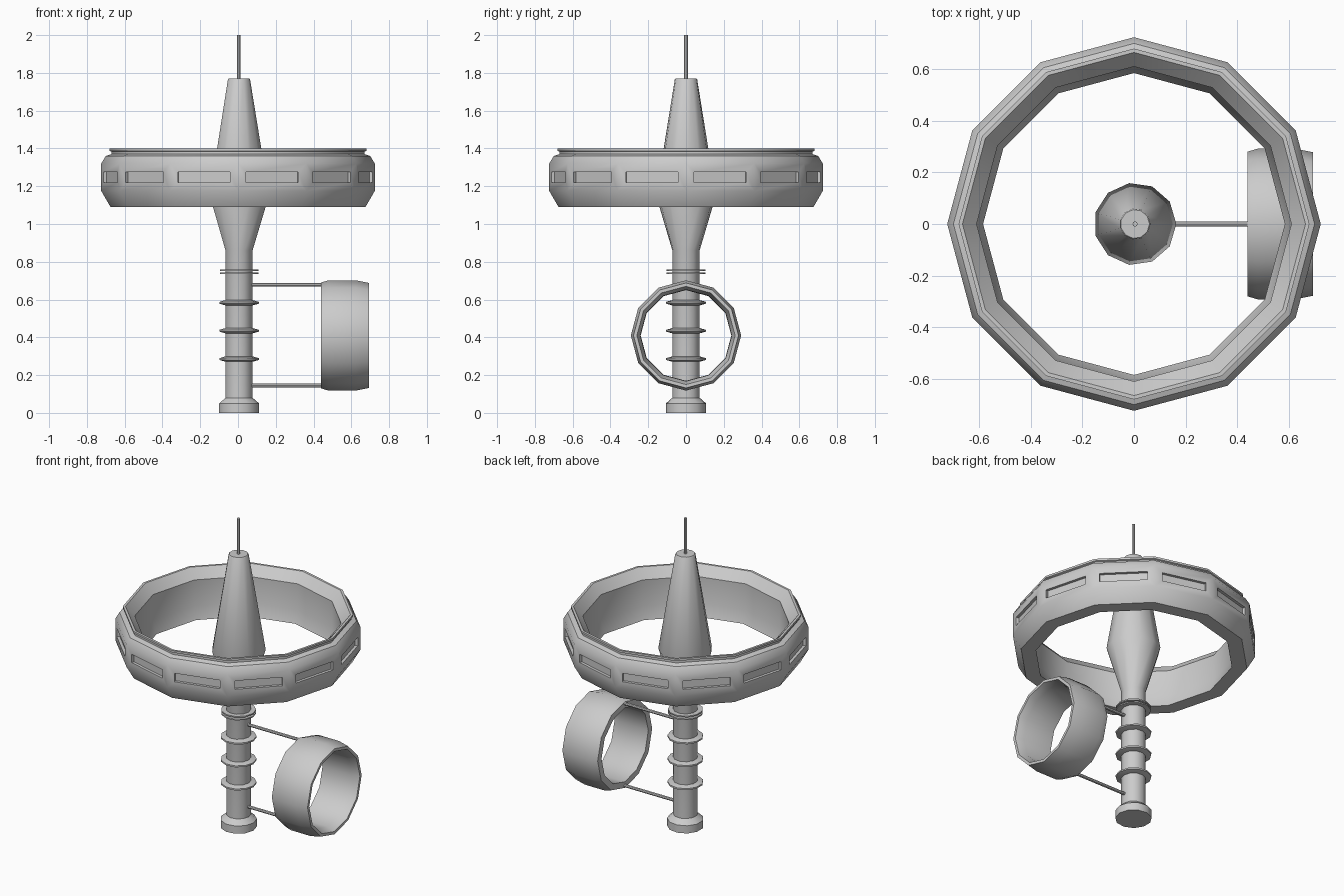
import bpy, bmesh, math
from mathutils import Matrix, Vector

if "Cube" in bpy.data.objects:
    bpy.data.objects.remove(bpy.data.objects["Cube"])

CORE_X = 0.004  # the spindle sits a hair off the ring's centre


def lathe(name, profile, sides, closed=False, matrix=None, windows=None):
    """Spin an (r, z) profile around z; closed profiles make rings."""
    bm = bmesh.new()
    loops = []
    for r, z in profile:
        loops.append([bm.verts.new((r * math.cos(2 * math.pi * i / sides),
                                    r * math.sin(2 * math.pi * i / sides), z))
                      for i in range(sides)])
    pairs = list(zip(loops, loops[1:]))
    if closed:
        pairs.append((loops[-1], loops[0]))
    else:
        bm.faces.new(loops[0])
        bm.faces.new(loops[-1])
    window_faces = []
    for k, (a, b) in enumerate(pairs):
        for i in range(sides):
            j = (i + 1) % sides
            f = bm.faces.new((a[i], a[j], b[j], b[i]))
            if k == windows:
                window_faces.append(f)
    bmesh.ops.recalc_face_normals(bm, faces=bm.faces[:])
    # recessed windows: inset each facet, then push it straight inwards
    if window_faces:
        bmesh.ops.inset_individual(bm, faces=window_faces, thickness=0.045,
                                   use_even_offset=True)
        bm.normal_update()
        for f in bmesh.ops.extrude_discrete_faces(bm, faces=window_faces)["faces"]:
            out = f.calc_center_median()
            out.z = 0
            bmesh.ops.translate(bm, verts=f.verts[:], vec=-0.018 * out.normalized())
    if matrix:
        bm.transform(matrix)
    mesh = bpy.data.meshes.new(name)
    bm.to_mesh(mesh)
    bm.free()
    obj = bpy.data.objects.new(name, mesh)
    bpy.context.collection.objects.link(obj)
    # smooth around the facets, sharp at the hard edges
    bpy.ops.object.select_all(action='DESELECT')
    obj.select_set(True)
    bpy.context.view_layer.objects.active = obj
    bpy.ops.object.shade_smooth_by_angle(angle=math.radians(33))
    return obj


core = Matrix.Translation((CORE_X, 0, 0))

# central spindle with flared base and tapered tower
lathe("spindle", [(0.108, 0), (0.108, 0.05), (0.073, 0.08), (0.073, 0.86),
                  (0.16, 1.15), (0.06, 1.765), (0.056, 1.77)], 11, matrix=core)

# antenna on top
lathe("antenna", [(0.01, 1.76), (0.01, 2.0)], 8, matrix=core)

# collars along the column
for n, z in enumerate((0.285, 0.435, 0.583)):
    lathe(f"collar_{n}", [(0.07, z - 0.015), (0.106, z - 0.005),
                          (0.106, z + 0.005), (0.07, z + 0.015)], 11, matrix=core)
for n, z in enumerate((0.738, 0.756)):
    lathe(f"thin_collar_{n}", [(0.104, z - 0.004), (0.104, z + 0.004)], 11, matrix=core)

# large habitat ring with recessed windows
lathe("habitat_ring", [(0.675, 1.09), (0.724, 1.175), (0.724, 1.32), (0.70, 1.36),
                       (0.67, 1.37), (0.67, 1.383), (0.68, 1.387), (0.68, 1.40),
                       (0.665, 1.40), (0.61, 1.34), (0.61, 1.17), (0.585, 1.09)],
      12, closed=True, windows=1)

# small side ring, axis along x
to_x = Matrix.Translation((CORE_X, 0, 0.41)) @ Matrix.Rotation(math.pi / 2, 4, 'Y')
lathe("side_ring", [(0.28, 0.435), (0.292, 0.475), (0.292, 0.62), (0.278, 0.69),
                    (0.26, 0.69), (0.242, 0.64), (0.24, 0.435)],
      12, closed=True, matrix=to_x)

# struts joining the side ring to the column
for n, z in enumerate((0.145, 0.678)):
    m = Matrix.Translation((CORE_X, 0, z)) @ Matrix.Rotation(math.pi / 2, 4, 'Y')
    lathe(f"strut_{n}", [(0.01, 0.05), (0.01, 0.45)], 8, matrix=m)
